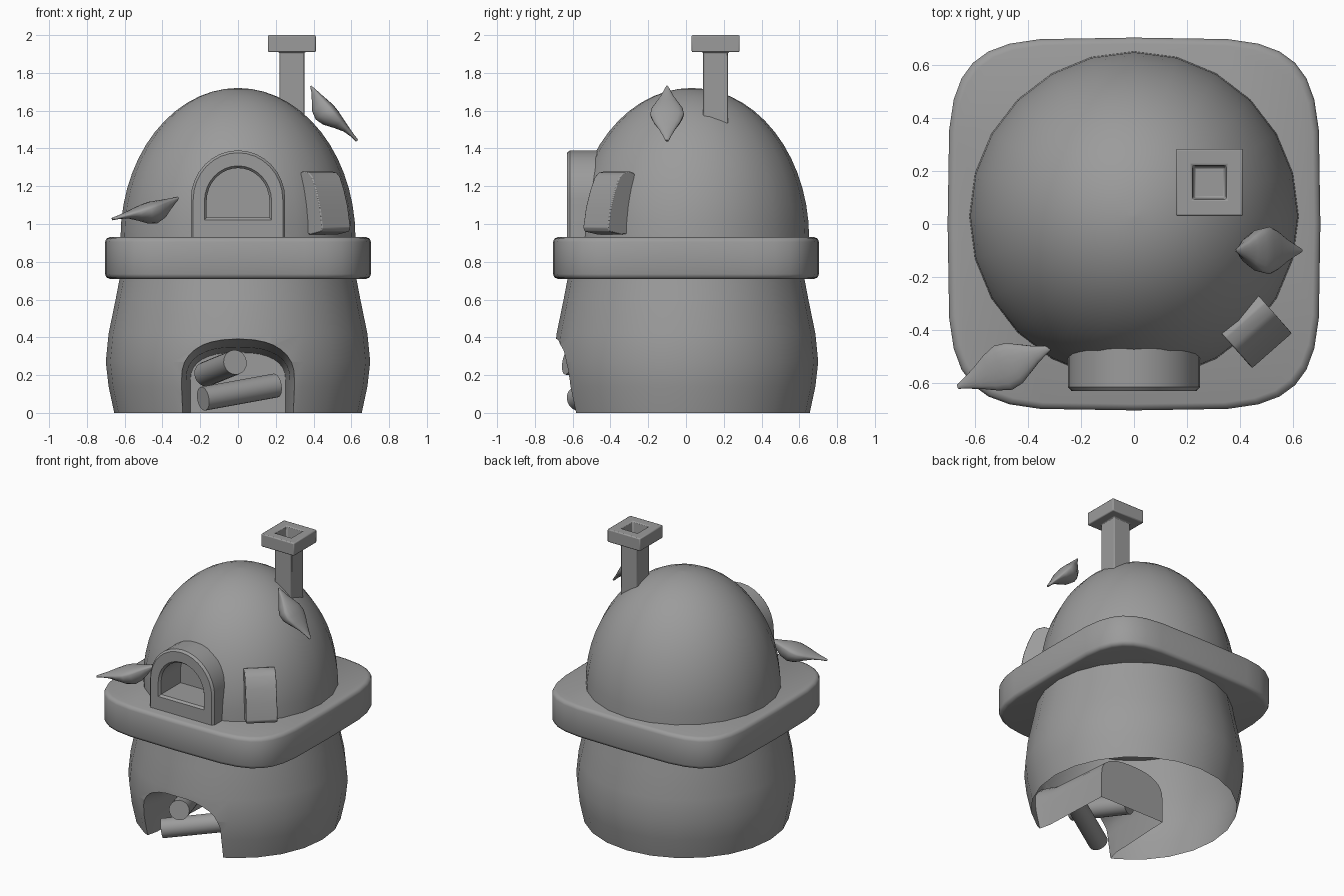
import bpy, bmesh, math
from mathutils import Vector

if "Cube" in bpy.data.objects:
    bpy.data.objects.remove(bpy.data.objects["Cube"])

clay = bpy.data.materials.new("grey_clay")
clay.use_nodes = True
clay.diffuse_color = (0.33, 0.33, 0.33, 1)
clay.node_tree.nodes["Principled BSDF"].inputs["Base Color"].default_value = (0.33, 0.33, 0.33, 1)


def loft(name, rings):
    """Skin a stack of equal-length rings and cap both ends."""
    bm = bmesh.new()
    rows = [[bm.verts.new(p) for p in ring] for ring in rings]
    n = len(rows[0])
    for a, b in zip(rows, rows[1:]):
        for i in range(n):
            j = (i + 1) % n
            bm.faces.new((a[i], a[j], b[j], b[i]))
    bm.faces.new(rows[0])
    bm.faces.new(rows[-1])
    bmesh.ops.recalc_face_normals(bm, faces=bm.faces)
    mesh = bpy.data.meshes.new(name)
    bm.to_mesh(mesh)
    bm.free()
    mesh.materials.append(clay)
    obj = bpy.data.objects.new(name, mesh)
    bpy.context.collection.objects.link(obj)
    return obj


def activate(obj):
    bpy.ops.object.select_all(action='DESELECT')
    obj.select_set(True)
    bpy.context.view_layer.objects.active = obj


def smooth(obj, angle=35):
    activate(obj)
    bpy.ops.object.shade_smooth_by_angle(angle=math.radians(angle))


def bevel(obj, width):
    mod = obj.modifiers.new("soft_edges", 'BEVEL')
    mod.width = width
    mod.segments = 2
    mod.limit_method = 'ANGLE'


def cut(obj, cutter):
    mod = obj.modifiers.new("cut", 'BOOLEAN')
    mod.object = cutter
    mod.operation = 'DIFFERENCE'
    mod.solver = 'EXACT'
    activate(obj)
    bpy.ops.object.modifier_apply(modifier=mod.name)
    bpy.data.objects.remove(cutter)


def circle(r, z, cy=0, n=24):
    turn = 2 * math.pi / n
    return [(r * math.sin(i * turn), cy + r * math.cos(i * turn), z) for i in range(n)]


def arch(half, bottom, spring, top, y, power=1.0, n=16):
    """Arched doorway outline in the plane at depth y."""
    pts = [(half, y, bottom)]
    for i in range(n + 1):
        c, s = math.cos(math.pi * i / n), math.sin(math.pi * i / n)
        x = math.copysign(abs(c) ** power, c)
        pts.append((half * x, y, spring + (top - spring) * abs(s) ** power))
    return pts + [(-half, y, bottom)]


# Bulging hollow base with an arched firewood alcove
profile = [(.655, 0), (.685, .14), (.7, .27), (.685, .42), (.648, .6), (.625, .72)]
base = loft("base", [circle(r, z) for r, z in profile])
alcove = [(-.8, 1.16), (-.6, 1.06), (-.5, .98), (-.02, .9)]
cut(base, loft("alcove_cutter", [arch(.28 * s, -.1, .17, .355 * s, y, .8) for y, s in alcove]))
bm = bmesh.new()
bm.from_mesh(base.data)
ends = [f for f in bm.faces if all(v.co.z < .001 for v in f.verts)
        or all(v.co.z > .719 for v in f.verts)]
bmesh.ops.delete(bm, geom=ends, context='FACES')
bm.to_mesh(base.data)
bm.free()
smooth(base)


# Rounded square slab
def slab_ring(half, z, n=32):
    pts = []
    for i in range(n):
        c, s = math.cos(2 * math.pi * i / n), math.sin(2 * math.pi * i / n)
        pts.append([half * math.copysign(abs(v) ** .42, v) for v in (c, s)] + [z])
    return pts


slab = loft("slab", [slab_ring(h, z) for h, z in
                     [(.68, .71), (.697, .717), (.704, .735), (.704, .905), (.697, .923), (.68, .93)]])
smooth(slab, 50)

# Oven dome, opened behind the doorway
steps = 14
rings = []
for i in range(steps + 1):
    a = math.pi / 2 * i / steps
    rings.append(circle(max(.622 * math.cos(a), .002), .925 + .795 * math.sin(a), .03))
dome = loft("dome", rings)
cut(dome, loft("door_cutter", [arch(.2, 1, 1.13, 1.33, y) for y in (-.8, -.38)]))
smooth(dome)

# Doorway surround with recess
door = loft("doorway", [
    arch(.25, .92, 1.13, 1.39, -.3),
    arch(.25, .92, 1.13, 1.39, -.615),
    arch(.237, .92, 1.13, 1.377, -.63),
    arch(.178, 1.022, 1.12, 1.308, -.63),
    arch(.166, 1.034, 1.12, 1.296, -.615),
    arch(.166, 1.034, 1.12, 1.296, -.4)])
smooth(door)

# Leaning curved side panel
out, side = Vector((.66, -.75, 0)), Vector((.75, .66, 0))
outline = [(.5, 1.26), (.55, 1.28), (.595, 1.272), (.622, 1.25), (.655, 1.18), (.685, 1.09),
           (.705, .98), (.695, .96), (.61, .945), (.5, .95)]
panel = loft("side_panel", [[out * d + side * t + Vector((0, 0, z)) for d, z in outline]
                            for t in (-.025, .175)])
bevel(panel, .005)
smooth(panel)


# Square chimney with a hollow cap
def square(half, z):
    return [(.285 + half * x, .157 + half * y, z) for x, y in ((-1, -1), (1, -1), (1, 1), (-1, 1))]


chimney = loft("chimney", [square(h, z) for h, z in
                           [(.066, 1.5), (.066, 1.91), (.127, 1.91), (.127, 2), (.064, 2), (.058, 1.9)]])
bevel(chimney, .007)
smooth(chimney)


# Firewood
def log(name, start, end, r):
    start, end = Vector(start), Vector(end)
    turn = (end - start).to_track_quat('Z', 'Y')
    obj = loft(name, [[p + turn @ Vector(c) for c in circle(r, 0, n=20)] for p in (start, end)])
    smooth(obj)


log("upper_log", (-.015, -.63, .268), (-.17, -.25, .205), .066)
log("lower_log", (-.185, -.575, .075), (.2, -.36, .145), .064)


# Birds: half width, back height and belly depth along the body
body = [(0, .008, .008, .006), (.1, .024, .01, .01), (.22, .045, .014, .022), (.35, .072, .02, .05),
        (.48, .09, .026, .082), (.6, .082, .027, .094), (.72, .056, .02, .08),
        (.82, .034, .014, .05), (.92, .018, .009, .02), (1, .005, .004, .004)]


def bird(name, tail, head, up):
    tail, head = Vector(tail), Vector(head)
    axis = (head - tail).normalized()
    across = axis.cross(Vector(up)).normalized()
    up = across.cross(axis)
    rings = []
    for s, w, top, belly in body:
        ring = []
        for i in range(16):
            c, v = math.cos(math.pi * i / 8), math.sin(math.pi * i / 8)
            ring.append(tail.lerp(head, s) + across * (w * c) + up * (v * (top if v > 0 else belly)))
        rings.append(ring)
    smooth(loft(name, rings), 60)


bird("dome_bird", (.63, -.1, 1.44), (.385, -.1, 1.73), (1, 0, 1))
bird("slab_bird", (-.665, -.615, 1.025), (-.31, -.465, 1.14), (0, 0, 1))
